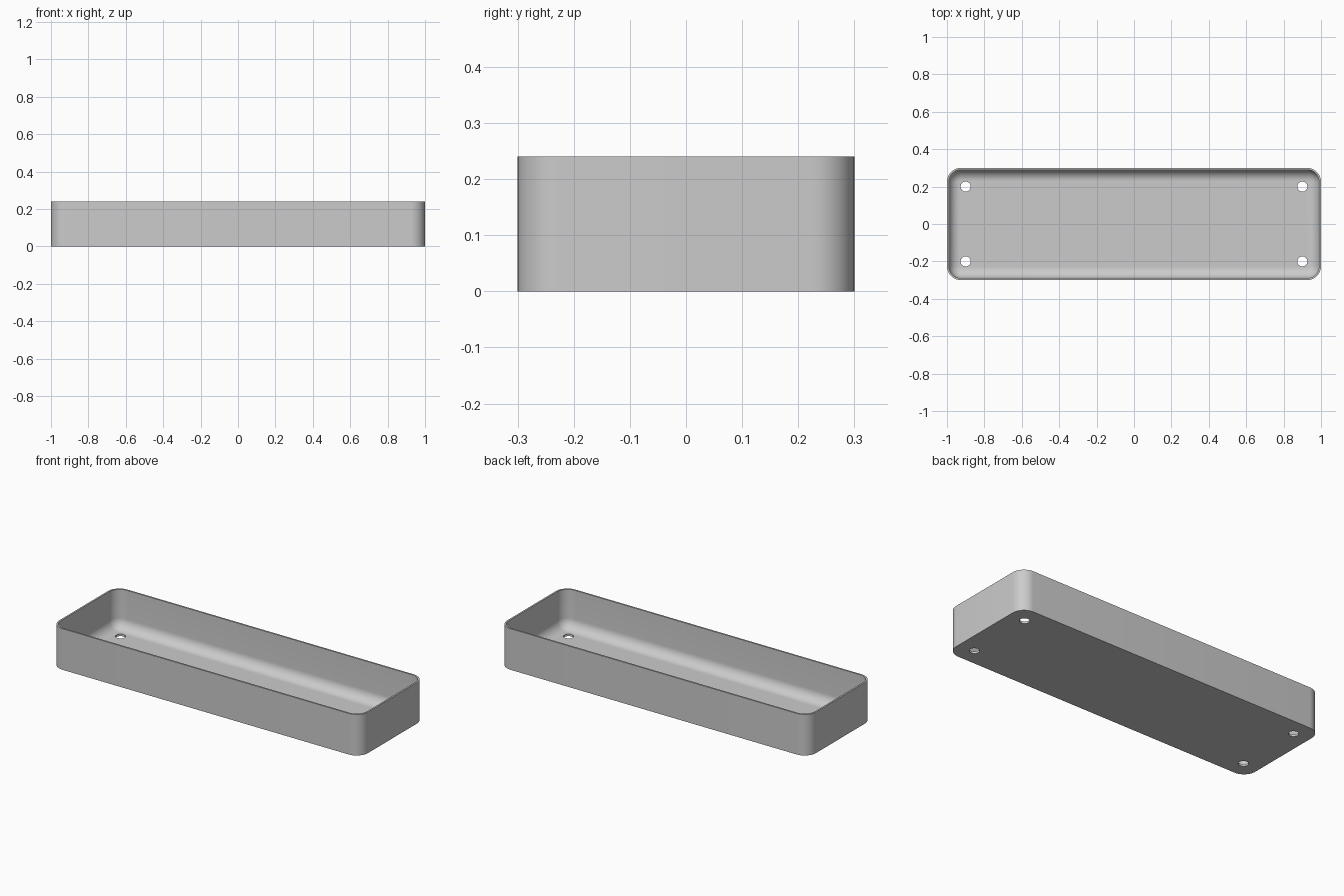
import bpy, bmesh, math
from mathutils import Matrix

cube = bpy.data.objects.get("Cube")
if cube:
    bpy.data.objects.remove(cube, do_unlink=True)

HALF_X, HALF_Y, HEIGHT = 1.0, 0.3, 0.24
CORNER, WALL, FLOOR, FILLET = 0.075, 0.01, 0.012, 0.06
HOLE_X, HOLE_Y, HOLE_R = 0.9, 0.2, 0.027
STEPS = 12


def ring(bm, inset, z):
    """Rounded rectangle of vertices, offset inwards from the outer outline."""
    r = CORNER - inset
    cx, cy = HALF_X - CORNER, HALF_Y - CORNER
    verts = []
    for q, (sx, sy) in enumerate([(1, 1), (-1, 1), (-1, -1), (1, -1)]):
        for i in range(STEPS + 1):
            a = (q + i / STEPS) * math.pi / 2
            verts.append(bm.verts.new((sx * cx + r * math.cos(a),
                                       sy * cy + r * math.sin(a), z)))
    return verts


def make_object(name, bm):
    bmesh.ops.recalc_face_normals(bm, faces=bm.faces)
    mesh = bpy.data.meshes.new(name)
    bm.to_mesh(mesh)
    bm.free()
    obj = bpy.data.objects.new(name, mesh)
    bpy.context.collection.objects.link(obj)
    return obj


# Tray shell: outer wall, rim, inner wall and the rounded transition to the floor
sections = [(0, 0), (0, HEIGHT), (WALL, HEIGHT)]
for i in range(STEPS + 1):
    a = i / STEPS * math.pi / 2
    sections.append((WALL + FILLET * (1 - math.cos(a)),
                     FLOOR + FILLET * (1 - math.sin(a))))

bm = bmesh.new()
rings = [ring(bm, inset, z) for inset, z in sections]
for lower, upper in zip(rings, rings[1:]):
    n = len(lower)
    for i in range(n):
        j = (i + 1) % n
        bm.faces.new((lower[i], lower[j], upper[j], upper[i]))
bm.faces.new(rings[0])
bm.faces.new(rings[-1])
tray = make_object("tray", bm)

# Drill a hole near each corner of the floor
bm = bmesh.new()
for sx in (-1, 1):
    for sy in (-1, 1):
        bmesh.ops.create_cone(bm, cap_ends=True, segments=32, radius1=HOLE_R,
                              radius2=HOLE_R, depth=0.1,
                              matrix=Matrix.Translation((sx * HOLE_X, sy * HOLE_Y, 0)))
drill = make_object("hole_cutter", bm)
drill.hide_render = True

bpy.ops.object.select_all(action="DESELECT")
tray.select_set(True)
bpy.context.view_layer.objects.active = tray
cut = tray.modifiers.new("holes", "BOOLEAN")
cut.operation, cut.solver, cut.object = "DIFFERENCE", "EXACT", drill
bpy.ops.object.modifier_apply(modifier=cut.name)
bpy.data.objects.remove(drill, do_unlink=True)

# Plain grey finish
grey = bpy.data.materials.new("grey")
grey.use_nodes = True
colour = (0.6, 0.6, 0.6, 1)
grey.diffuse_color = colour
grey.node_tree.nodes["Principled BSDF"].inputs["Base Color"].default_value = colour
tray.data.materials.clear()
tray.data.materials.append(grey)

bpy.ops.object.shade_smooth_by_angle(angle=math.radians(30))
